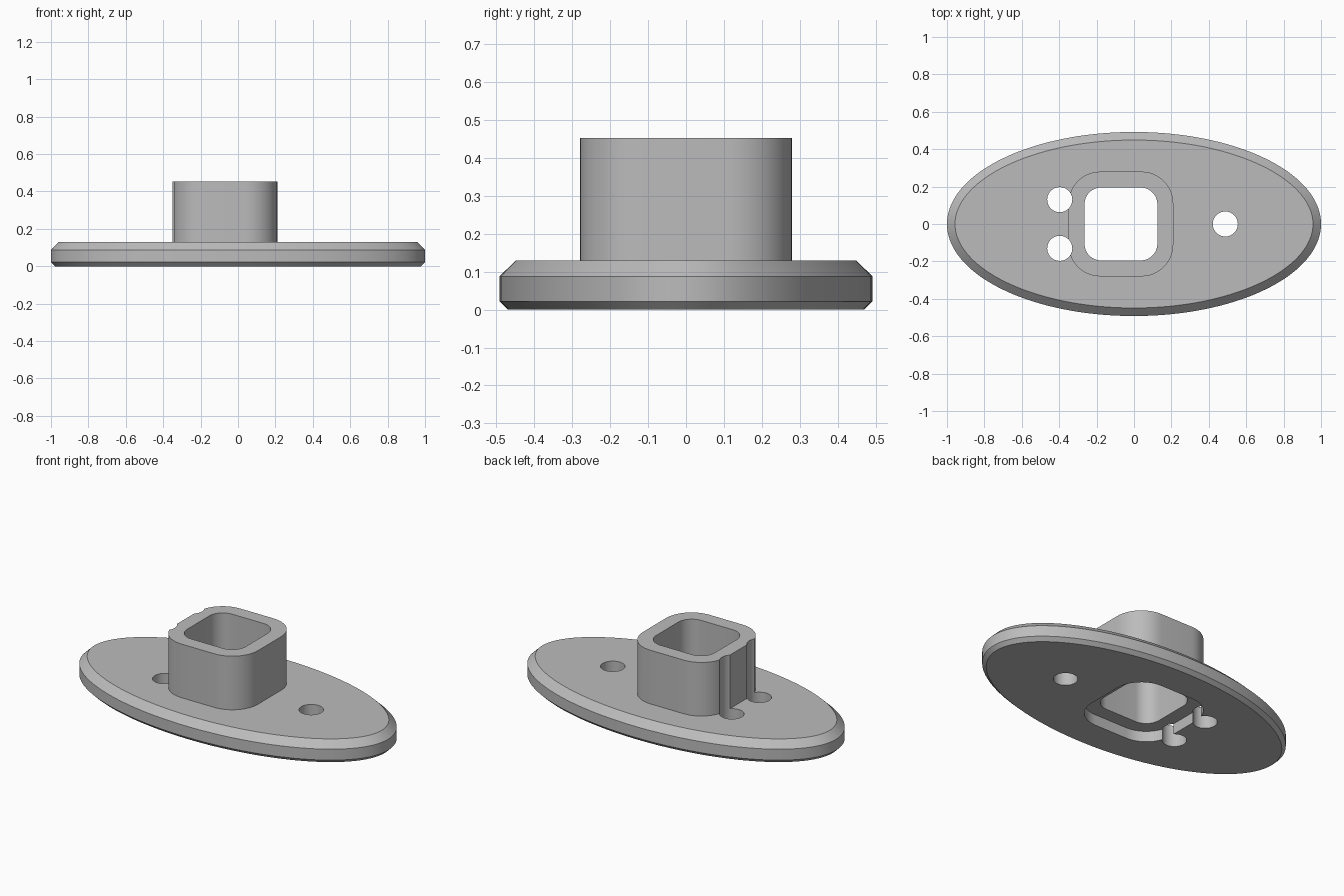
import bpy, bmesh
from math import sin, cos, pi, hypot, radians

cube = bpy.data.objects.get("Cube")
if cube:
    bpy.data.objects.remove(cube, do_unlink=True)

# Single grey material
grey = bpy.data.materials.new("plain_grey")
grey.use_nodes = True
colour = (0.5, 0.5, 0.5, 1)
grey.diffuse_color = colour
grey.node_tree.nodes["Principled BSDF"].inputs["Base Color"].default_value = colour


def ellipse(a, b, inset, n=144):
    """Ellipse outline moved inward by a constant distance."""
    pts = []
    for i in range(n):
        c, s = cos(2 * pi * i / n), sin(2 * pi * i / n)
        length = hypot(b * c, a * s)
        pts.append((a * c - inset * b * c / length, b * s - inset * a * s / length))
    return pts


def rounded_square(cx, half, radius, n=12):
    pts = []
    for k, (sx, sy) in enumerate(((1, 1), (-1, 1), (-1, -1), (1, -1))):
        for i in range(n + 1):
            t = (k + i / n) * pi / 2
            pts.append((cx + sx * (half - radius) + radius * cos(t),
                        sy * (half - radius) + radius * sin(t)))
    return pts


def circle(cx, cy, r, n=40):
    return [(cx + r * cos(2 * pi * i / n), cy + r * sin(2 * pi * i / n)) for i in range(n)]


def loft(name, sections):
    """Solid from a stack of (outline, z) sections."""
    bm = bmesh.new()
    rings = [[bm.verts.new((x, y, z)) for x, y in pts] for pts, z in sections]
    for low, high in zip(rings, rings[1:]):
        for i in range(len(low)):
            j = (i + 1) % len(low)
            bm.faces.new((low[i], low[j], high[j], high[i]))
    bm.faces.new(rings[0][::-1])
    bm.faces.new(rings[-1])
    mesh = bpy.data.meshes.new(name)
    bm.to_mesh(mesh)
    bm.free()
    mesh.materials.append(grey)
    obj = bpy.data.objects.new(name, mesh)
    bpy.context.collection.objects.link(obj)
    return obj


def combine(target, tool, operation):
    tool.hide_render = True
    bpy.context.view_layer.objects.active = target
    mod = target.modifiers.new(operation.lower(), "BOOLEAN")
    mod.operation, mod.solver, mod.object = operation, "EXACT", tool
    bpy.ops.object.modifier_apply(modifier=mod.name)
    bpy.data.objects.remove(tool, do_unlink=True)


# Oval base with a wide top chamfer and a small bottom chamfer
A, B, TUBE_X = 1.0, 0.492, -0.07
flange = loft("oval_flange", [(ellipse(A, B, 0.022), 0), (ellipse(A, B, 0), 0.022),
                              (ellipse(A, B, 0), 0.088), (ellipse(A, B, 0.043), 0.13)])

# Socket tube on top, matching recess underneath
outer = rounded_square(TUBE_X, 0.28, 0.17)
combine(flange, loft("socket_tube", [(outer, 0.1), (outer, 0.453)]), "UNION")
combine(flange, loft("recess_cutter", [(outer, -0.1), (outer, 0.065)]), "DIFFERENCE")

# Square bore through everything
bore = rounded_square(TUBE_X, 0.195, 0.09)
combine(flange, loft("bore_cutter", [(bore, -0.2), (bore, 0.6)]), "DIFFERENCE")

# Screw holes; the rear pair also grooves the tube wall
for cx, cy in ((-0.397, 0.13), (-0.397, -0.13), (0.488, 0)):
    hole = circle(cx, cy, 0.067)
    combine(flange, loft("hole_cutter", [(hole, -0.2), (hole, 0.6)]), "DIFFERENCE")

bpy.ops.object.select_all(action="DESELECT")
flange.select_set(True)
bpy.context.view_layer.objects.active = flange
bpy.ops.object.shade_smooth_by_angle(angle=radians(30))
